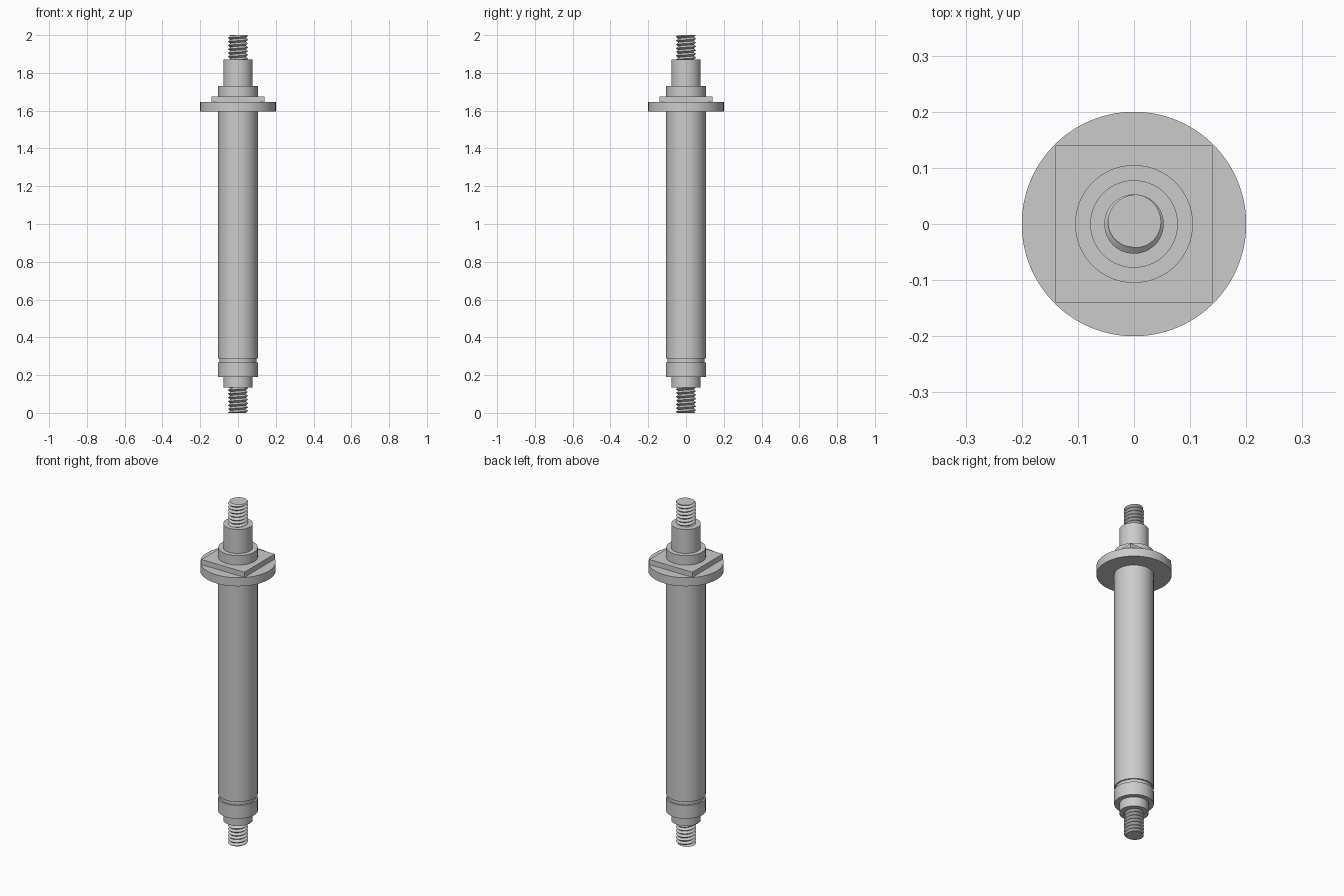
import bpy, bmesh, math
from math import pi, cos, sin

cube = bpy.data.objects.get("Cube")
if cube:
    bpy.data.objects.remove(cube, do_unlink=True)

steel = bpy.data.materials.new("grey_steel")
steel.use_nodes = True
GREY = (0.6, 0.6, 0.6, 1)
steel.diffuse_color = GREY
steel.node_tree.nodes["Principled BSDF"].inputs["Base Color"].default_value = GREY


def finish(bm, name, smooth=True):
    bmesh.ops.recalc_face_normals(bm, faces=bm.faces)
    mesh = bpy.data.meshes.new(name)
    bm.to_mesh(mesh)
    bm.free()
    mesh.materials.append(steel)
    obj = bpy.data.objects.new(name, mesh)
    bpy.context.collection.objects.link(obj)
    if smooth:
        bpy.ops.object.select_all(action='DESELECT')
        obj.select_set(True)
        bpy.context.view_layer.objects.active = obj
        bpy.ops.object.shade_smooth_by_angle(angle=math.radians(30))
    return obj


def lathe(name, profile, sides=96):
    """Turn a list of (radius, height) points around z and cap both ends."""
    bm = bmesh.new()
    rings = [[bm.verts.new((r * cos(2 * pi * i / sides), r * sin(2 * pi * i / sides), z))
              for i in range(sides)] for r, z in profile]
    for low, high in zip(rings, rings[1:]):
        for i in range(sides):
            j = (i + 1) % sides
            bm.faces.new((low[i], low[j], high[j], high[i]))
    bm.faces.new(rings[0])
    bm.faces.new(rings[-1])
    return finish(bm, name)


def thread(name, z0, z1, minor=0.041, major=0.053, pitch=0.02, sides=48):
    """Helical V thread, cut flat at both ends."""
    crest = z1 - pitch * 0.22      # height of a crest at angle zero

    def point(row, col):
        z = crest + pitch * (row / 2 + col / sides)
        z = min(max(z, z0), z1)
        phase = ((z - crest) / pitch - col / sides) % 1
        r = minor + (major - minor) * abs(1 - 2 * phase)
        a = 2 * pi * col / sides
        return r * cos(a), r * sin(a), z

    bm = bmesh.new()
    first = -2 * math.ceil((z1 - z0) / pitch) - 4
    grid = [[bm.verts.new(point(row, col)) for col in range(sides + 1)]
            for row in range(first, 4)]
    for low, high in zip(grid, grid[1:]):
        for i in range(sides):
            # Skip strips that fall wholly beyond an end
            if max(high[i].co.z, high[i + 1].co.z) - min(low[i].co.z, low[i + 1].co.z) > 1e-6:
                bm.faces.new((low[i], low[i + 1], high[i + 1], high[i]))
    bmesh.ops.remove_doubles(bm, verts=bm.verts, dist=1e-5)
    bmesh.ops.delete(bm, geom=[v for v in bm.verts if not v.link_faces], context='VERTS')
    # Flat ends
    rim = [e for e in bm.edges if e.is_boundary]
    bmesh.ops.holes_fill(bm, edges=rim, sides=0)
    return finish(bm, name)


# Stepped shaft with a shallow retaining groove near the bottom
lathe("shaft", [(0.078, 0.135), (0.078, 0.19), (0.105, 0.19), (0.105, 0.268),
                (0.097, 0.268), (0.097, 0.288), (0.105, 0.288), (0.105, 1.73),
                (0.078, 1.73), (0.078, 1.87)])

# Round flange
lathe("flange", [(0.2, 1.595), (0.2, 1.645)], 128)

# Square plate on the flange
bm = bmesh.new()
bmesh.ops.create_cube(bm, size=1)
bmesh.ops.scale(bm, vec=(0.28, 0.28, 0.03), verts=bm.verts)
bmesh.ops.translate(bm, vec=(0, 0, 1.66), verts=bm.verts)
finish(bm, "square_plate", smooth=False)

# Threaded ends
thread("upper_thread", 1.87, 2.0)
thread("lower_thread", 0.0, 0.135)
